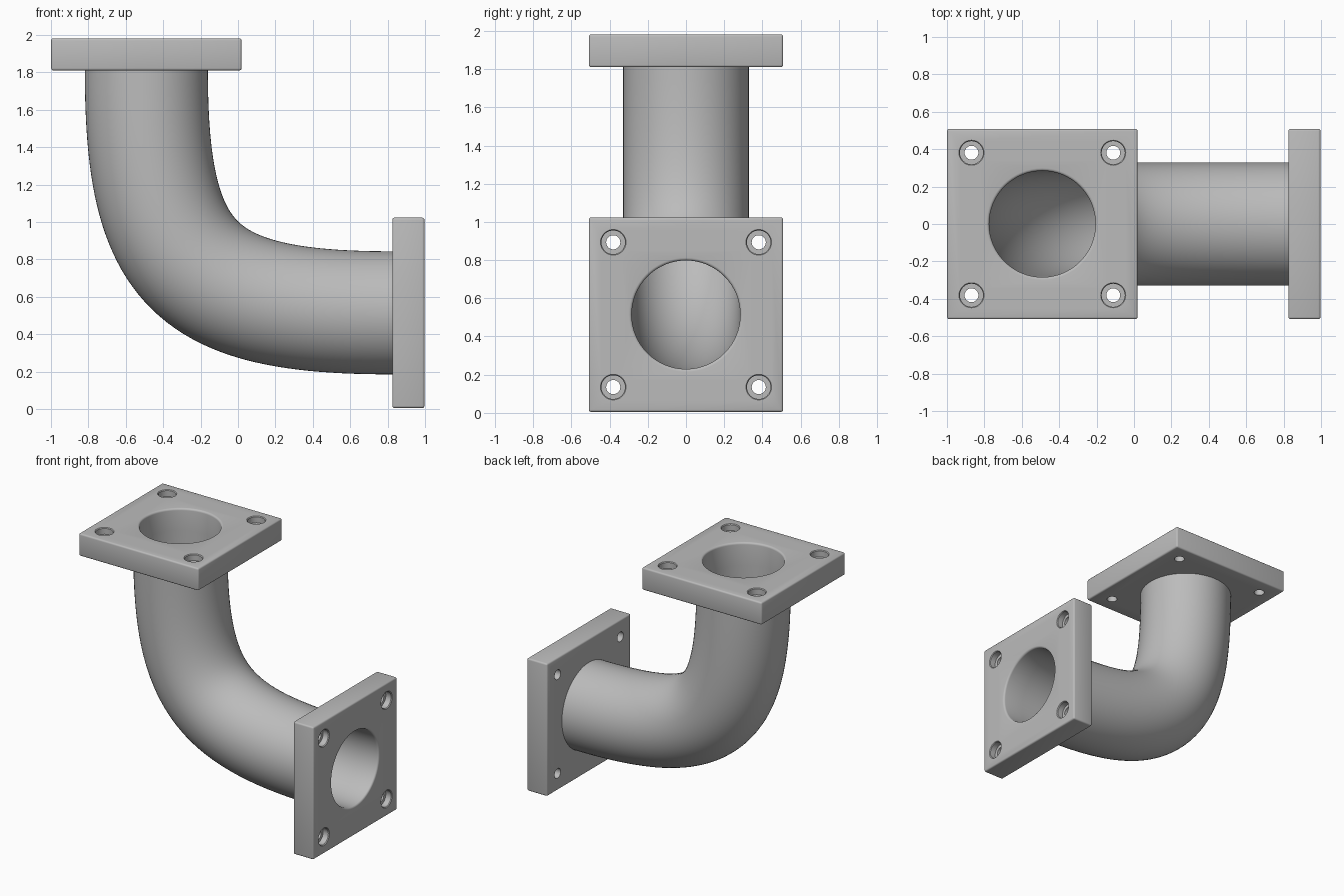
import bpy, bmesh, math
from mathutils import Vector, Matrix

if "Cube" in bpy.data.objects:
    bpy.data.objects.remove(bpy.data.objects["Cube"])

SEG = 64
CX, CZ = -0.49, 0.514          # axis x of the upright end, axis z of the level end
THICK, HALF = 0.172, 0.509     # flange thickness and half width
R_OUT, R_IN = 0.329, 0.284     # pipe radii
BACK_Z, BACK_X = 1.81, 0.825   # rear faces of the two flanges

grey = bpy.data.materials.new("metal_grey")
grey.diffuse_color = (0.5, 0.5, 0.5, 1)
grey.use_nodes = True
grey.node_tree.nodes["Principled BSDF"].inputs["Base Color"].default_value = grey.diffuse_color


def make_object(name, bm, smooth=True):
    bmesh.ops.recalc_face_normals(bm, faces=bm.faces[:])
    mesh = bpy.data.meshes.new(name)
    bm.to_mesh(mesh)
    bm.free()
    mesh.materials.append(grey)
    obj = bpy.data.objects.new(name, mesh)
    bpy.context.collection.objects.link(obj)
    return obj


def activate(obj):
    bpy.ops.object.select_all(action='DESELECT')
    obj.select_set(True)
    bpy.context.view_layer.objects.active = obj


def smooth(obj):
    activate(obj)
    bpy.ops.object.shade_smooth_by_angle(angle=math.radians(35))


def skin(bm, rings, closed):
    """Join rings of points into a surface, looped or capped."""
    loops = [[bm.verts.new(p) for p in ring] for ring in rings]
    pairs = list(zip(loops, loops[1:]))
    if closed:
        pairs.append((loops[-1], loops[0]))
    else:
        bm.faces.new(loops[0])
        bm.faces.new(loops[-1])
    for a, b in pairs:
        n = len(a)
        for i in range(n):
            j = (i + 1) % n
            bm.faces.new((a[i], a[j], b[j], b[i]))


def lathe(bm, profile, x, y, seg):
    """Solid of revolution about a vertical axis, profile = (radius, z)."""
    skin(bm, [[(x + r * math.cos(2 * math.pi * i / seg),
                y + r * math.sin(2 * math.pi * i / seg), z)
               for i in range(seg)] for r, z in profile], False)


# Flange plate with softened edges, outer face towards local +z
bm = bmesh.new()
bmesh.ops.create_cube(bm, size=1, matrix=Matrix.Translation((0, 0, THICK / 2))
                      @ Matrix.Diagonal((2 * HALF, 2 * HALF, THICK, 1)))
bmesh.ops.bevel(bm, geom=bm.edges[:], offset=0.012, segments=3,
                profile=0.5, affect='EDGES')
top_flange = make_object("top_flange", bm)

# Cutter: main bore with rounded lip, and four counterbored bolt holes
bm = bmesh.new()
lip = 0.015
bore = [(R_IN, -0.1), (R_IN, THICK - lip)]
for k in range(1, 5):
    a = k * math.pi / 8
    bore.append((R_IN + lip * (1 - math.cos(a)), THICK - lip + lip * math.sin(a)))
bore.append((R_IN + lip, THICK + 0.1))
lathe(bm, bore, 0, 0, SEG)
bolt = [(0.037, -0.1), (0.037, THICK - 0.05), (0.062, THICK - 0.05),
        (0.062, THICK - 0.006), (0.067, THICK), (0.067, THICK + 0.1)]
for sx in (-1, 1):
    for sy in (-1, 1):
        lathe(bm, bolt, sx * 0.379, sy * 0.381, 32)
cutter = make_object("hole_cutter", bm)
cutter.hide_render = True

mod = top_flange.modifiers.new("holes", 'BOOLEAN')
mod.operation = 'DIFFERENCE'
mod.solver = 'EXACT'
mod.object = cutter
activate(top_flange)
bpy.ops.object.modifier_apply(modifier=mod.name)
bpy.data.objects.remove(cutter)
smooth(top_flange)
top_flange.location = (CX, 0, BACK_Z)

# Side flange: same plate turned to face +x
side_flange = bpy.data.objects.new("side_flange", top_flange.data)
bpy.context.collection.objects.link(side_flange)
side_flange.rotation_euler = (0, math.pi / 2, 0)
side_flange.location = (BACK_X, 0, CZ)

# Hollow elbow pipe swept along a smooth curve between the flanges
HANDLE = 0.25
p = [Vector(v) for v in ((CX, 0, BACK_Z), (CX, 0, CZ + HANDLE),
                         (CX + HANDLE, 0, CZ), (BACK_X, 0, CZ))]
side = Vector((0, 1, 0))


def ring(t, radius):
    u = 1 - t
    c = u**3 * p[0] + 3 * u * u * t * p[1] + 3 * u * t * t * p[2] + t**3 * p[3]
    d = (u * u * (p[1] - p[0]) + 2 * u * t * (p[2] - p[1])
         + t * t * (p[3] - p[2])).normalized()
    n = d.cross(side)
    return [c + radius * (math.cos(a) * n + math.sin(a) * side)
            for a in (2 * math.pi * i / SEG for i in range(SEG))]


STEPS = 48
bm = bmesh.new()
rings = [ring(i / STEPS, R_OUT) for i in range(STEPS + 1)]
rings += [ring(i / STEPS, R_IN) for i in range(STEPS, -1, -1)]
skin(bm, rings, True)
smooth(make_object("elbow_pipe", bm))
